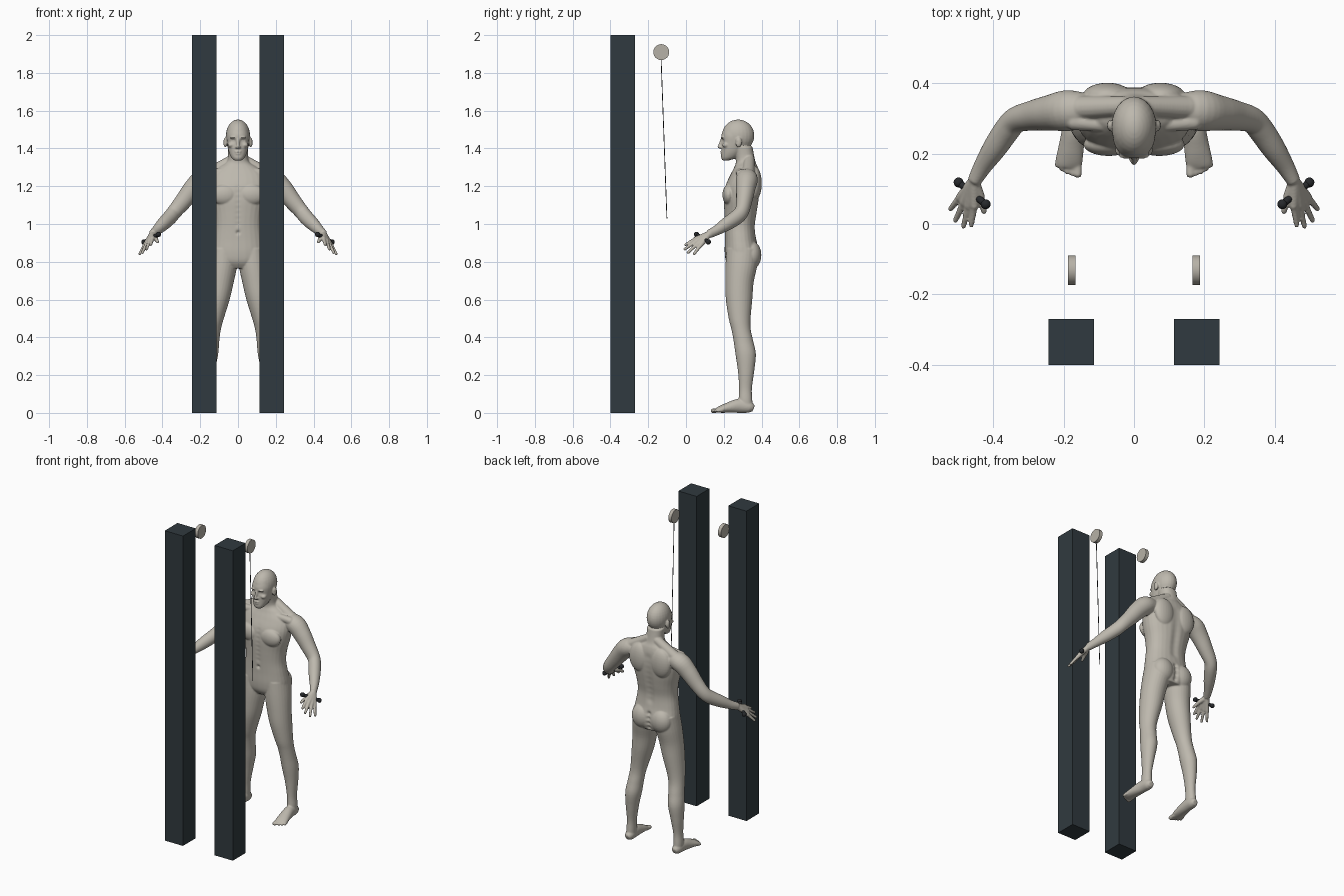
import bpy
import bmesh
from math import cos, sin, tau, pi, exp
from mathutils import Vector, Matrix, kdtree

default_cube = bpy.data.objects.get("Cube")
if default_cube:
    bpy.data.objects.remove(default_cube, do_unlink=True)


def material(name, colour):
    mat = bpy.data.materials.new(name)
    mat.use_nodes = True
    mat.diffuse_color = (*colour, 1)
    shader = next(n for n in mat.node_tree.nodes if n.type == "BSDF_PRINCIPLED")
    shader.inputs["Base Color"].default_value = (*colour, 1)
    shader.inputs["Roughness"].default_value = 0.7
    return mat


skin = material("warm grey skin", (0.51, 0.48, 0.42))
cloth = material("charcoal cloth", (0.09, 0.083, 0.097))
steel = material("dark slate steel", (0.03, 0.042, 0.05))
disc = material("pale grey disc", (0.47, 0.44, 0.385))
black = material("black rubber", (0.02, 0.022, 0.025))


def add_object(name, bm, *materials):
    bmesh.ops.recalc_face_normals(bm, faces=bm.faces)
    mesh = bpy.data.meshes.new(name)
    bm.to_mesh(mesh)
    bm.free()
    for mat in materials:
        mesh.materials.append(mat)
    obj = bpy.data.objects.new(name, mesh)
    bpy.context.scene.collection.objects.link(obj)
    return obj


def smooth_path(points, steps=5):
    """Catmull-Rom interpolation through tuples of any length."""
    pts = [points[0], *points, points[-1]]
    out = []
    for a, b, c, d in zip(pts, pts[1:], pts[2:], pts[3:]):
        for s in range(steps):
            t = s / steps
            out.append([0.5 * (2 * q + (r - p) * t + (2 * p - 5 * q + 4 * r - u) * t * t
                               + (3 * q - p - 3 * r + u) * t ** 3)
                        for p, q, r, u in zip(a, b, c, d)])
    out.append(list(points[-1]))
    return out


def loft(bm, points, flat=False, power=1.0, sides=28):
    """Closed tube through (x, y, z, width, depth); flat keeps the rings level."""
    path = smooth_path(points)
    rings = []
    for i, (x, y, z, w, d) in enumerate(path):
        along = Vector(path[min(i + 1, len(path) - 1)][:3]) - Vector(path[max(i - 1, 0)][:3])
        side, up = Vector((1, 0, 0)), Vector((0, 1, 0))
        if not flat:
            side = along.cross(Vector((0, 0, 1))).normalized()
            up = side.cross(along).normalized()
        ring = []
        for k in range(sides):
            c, s = cos(tau * k / sides), sin(tau * k / sides)
            c = abs(c) ** power * (1 if c > 0 else -1)
            s = abs(s) ** power * (1 if s > 0 else -1)
            ring.append(bm.verts.new(Vector((x, y, z)) + side * c * w + up * s * d))
        rings.append(ring)
    for a, b in zip(rings, rings[1:]):
        for k in range(sides):
            n = (k + 1) % sides
            bm.faces.new((a[k], a[n], b[n], b[k]))
    bm.faces.new(rings[0])
    bm.faces.new(rings[-1])


def ball(bm, centre, radii):
    matrix = Matrix.Translation(centre) @ Matrix.Diagonal((*radii, 1))
    bmesh.ops.create_uvsphere(bm, u_segments=24, v_segments=16, radius=1, matrix=matrix)


def rod(bm, start, end, r1, r2):
    """Round-ended tapering rod."""
    start, end = Vector(start), Vector(end)
    loft(bm, [(*start.lerp(end, t), r1 + (r2 - r1) * t, r1 + (r2 - r1) * t) for t in (0, 0.5, 1)], sides=14)
    ball(bm, start, (r1,) * 3)
    ball(bm, end, (r2,) * 3)


def level(z, width, front, back):
    return (0, (front + back) / 2, z, width, (back - front) / 2)


body = bmesh.new()

# Torso and neck
loft(body, [level(0.765, 0.10, 0.235, 0.37), level(0.80, 0.138, 0.212, 0.385),
            level(0.85, 0.148, 0.205, 0.388), level(0.92, 0.138, 0.206, 0.372),
            level(0.99, 0.128, 0.205, 0.366), level(1.06, 0.134, 0.202, 0.376),
            level(1.13, 0.152, 0.200, 0.386), level(1.20, 0.162, 0.208, 0.391),
            level(1.26, 0.15, 0.235, 0.388), level(1.30, 0.105, 0.255, 0.38),
            level(1.335, 0.057, 0.264, 0.366), level(1.41, 0.053, 0.25, 0.352)],
     flat=True, power=0.88)

# Head: skull, face, nose and lips
ball(body, (0, 0.276, 1.468), (0.064, 0.086, 0.085))
loft(body, [level(1.336, 0.02, 0.194, 0.225), level(1.352, 0.036, 0.186, 0.27),
            level(1.385, 0.05, 0.188, 0.30), level(1.43, 0.058, 0.189, 0.32),
            level(1.47, 0.06, 0.187, 0.33), level(1.51, 0.05, 0.203, 0.32)],
     flat=True, power=0.92)
rod(body, (0, 0.188, 1.447), (0, 0.176, 1.408), 0.006, 0.009)
ball(body, (0, 0.187, 1.383), (0.017, 0.007, 0.004))
ball(body, (0, 0.188, 1.373), (0.015, 0.007, 0.005))

for side in (1, -1):
    half = bmesh.new()

    # Ear, cheek and brow
    ball(half, (0.067, 0.279, 1.432), (0.010, 0.017, 0.027))
    ball(half, (0.036, 0.21, 1.418), (0.018, 0.018, 0.014))
    ball(half, (0.024, 0.194, 1.457), (0.020, 0.010, 0.006))
    ball(half, (0.009, 0.184, 1.406), (0.006, 0.008, 0.006))

    # Chest, shoulder blade, trapezius and buttock masses
    ball(half, (0.072, 0.226, 1.155), (0.072, 0.033, 0.055))
    ball(half, (0.075, 0.365, 1.215), (0.07, 0.036, 0.09))
    rod(half, (0.03, 0.335, 1.34), (0.15, 0.33, 1.267), 0.028, 0.034)
    rod(half, (0.03, 0.275, 1.285), (0.17, 0.29, 1.265), 0.016, 0.024)
    ball(half, (0.068, 0.347, 0.835), (0.068, 0.052, 0.075))

    # Leg
    loft(half, [(0.075, 0.30, 0.87, 0.07, 0.085), (0.082, 0.293, 0.78, 0.077, 0.084),
                (0.095, 0.283, 0.69, 0.072, 0.075), (0.109, 0.281, 0.60, 0.065, 0.070),
                (0.128, 0.284, 0.50, 0.053, 0.058), (0.138, 0.292, 0.44, 0.047, 0.051),
                (0.145, 0.304, 0.38, 0.046, 0.052), (0.152, 0.316, 0.31, 0.047, 0.054),
                (0.16, 0.318, 0.22, 0.037, 0.043), (0.165, 0.315, 0.13, 0.027, 0.034),
                (0.168, 0.315, 0.07, 0.028, 0.036), (0.168, 0.318, 0.03, 0.027, 0.036)], flat=True)

    # Foot and toes
    loft(half, [(0.168, 0.358, 0.022, 0.016, 0.016), (0.168, 0.335, 0.03, 0.028, 0.03),
                (0.171, 0.28, 0.037, 0.031, 0.037), (0.178, 0.22, 0.027, 0.036, 0.027),
                (0.184, 0.18, 0.018, 0.038, 0.018), (0.185, 0.162, 0.013, 0.034, 0.012)])
    for i in range(5):
        size = 0.0125 if i == 0 else 0.0095 - 0.0005 * i
        root = Vector((0.160 + 0.0135 * i, 0.175 + 0.004 * i, 0.014))
        rod(half, root, (root.x + 0.001 * i, 0.143 + 0.0015 * i * i, 0.011), size, size)

    # Arm
    loft(half, [(0.12, 0.322, 1.245, 0.045, 0.045), (0.185, 0.322, 1.235, 0.058, 0.056),
                (0.236, 0.316, 1.188, 0.051, 0.053), (0.287, 0.308, 1.124, 0.043, 0.046),
                (0.334, 0.296, 1.068, 0.037, 0.040), (0.36, 0.268, 1.036, 0.037, 0.040),
                (0.396, 0.215, 1.0, 0.034, 0.036), (0.43, 0.163, 0.967, 0.026, 0.027),
                (0.453, 0.122, 0.947, 0.020, 0.023)])

    # Hand: palm bones and fingers fan out from the wrist
    wrist = Vector((0.454, 0.122, 0.946))
    knuckles = [(0.453, 0.052, 0.922), (0.469, 0.052, 0.909), (0.483, 0.062, 0.897), (0.494, 0.076, 0.886)]
    tips = [(0.462, -0.003, 0.890), (0.484, -0.006, 0.867), (0.507, 0.010, 0.848), (0.521, 0.043, 0.842)]
    for knuckle, tip in zip(knuckles, tips):
        rod(half, wrist, knuckle, 0.017, 0.0125)
        rod(half, knuckle, tip, 0.0105, 0.0078)
    rod(half, wrist, (0.436, 0.078, 0.926), 0.016, 0.013)
    rod(half, (0.436, 0.078, 0.926), (0.426, 0.036, 0.905), 0.0115, 0.0085)

    bmesh.ops.scale(half, vec=(side, 1, 1), verts=half.verts)
    part = bpy.data.meshes.new("half_body")
    half.to_mesh(part)
    half.free()
    body.from_mesh(part)
    bpy.data.meshes.remove(part)

# Fuse the masses into one smooth skin
figure = add_object("figure_body", body)
remesh = figure.modifiers.new("fuse", "REMESH")
remesh.mode = "VOXEL"
remesh.voxel_size = 0.0042
soften = figure.modifiers.new("soften", "SMOOTH")
soften.factor = 0.5
soften.iterations = 5
bpy.context.view_layer.update()
fused = bpy.data.meshes.new_from_object(figure.evaluated_get(bpy.context.evaluated_depsgraph_get()))
figure.modifiers.clear()
figure.data = fused

# Sculpted details: each dab pushes nearby skin along y
tree = kdtree.KDTree(len(fused.vertices))
for v in fused.vertices:
    tree.insert(v.co, v.index)
tree.balance()


def dab(x, y, z, radius, push):
    for _, index, dist in tree.find_range((x, y, z), radius * 2.2):
        fused.vertices[index].co.y += push * exp(-(dist / radius) ** 2)


for s in (1, -1):
    dab(s * 0.024, 0.192, 1.441, 0.011, 0.009)       # eye socket
    dab(s * 0.025, 0.192, 1.440, 0.006, -0.004)      # eyelid
    dab(s * 0.073, 0.27, 1.433, 0.008, 0.004)        # ear hollow
dab(0, 0.185, 1.378, 0.006, 0.003)                   # mouth
dab(0, 0.204, 0.955, 0.010, 0.010)                   # navel
for i in range(9):
    dab(0, 0.375, 0.96 + 0.035 * i, 0.022, -0.006)   # spine groove
    dab(0, 0.202, 1.0 + 0.028 * i, 0.014, 0.003)     # breastbone groove
for i in range(4):
    dab(0, 0.385, 0.785 + 0.03 * i, 0.014, -0.012)   # seat cleft

# Shorts: clean cuts at hem and waistband, then colour by height
HEM, WAIST = 0.695, 0.918
bm = bmesh.new()
bm.from_mesh(fused)
for z in (HEM, WAIST):
    bmesh.ops.bisect_plane(bm, geom=bm.verts[:] + bm.edges[:] + bm.faces[:],
                           plane_co=(0, 0, z), plane_no=(0, 0, 1))
for face in bm.faces:
    face.smooth = True
    centre = face.calc_center_median()
    face.material_index = int(HEM < centre.z < WAIST and abs(centre.x) < 0.25)
bm.to_mesh(fused)
bm.free()
fused.materials.clear()
fused.materials.append(skin)
fused.materials.append(cloth)
for polygon, in zip(fused.polygons):
    polygon.use_smooth = True

# Pillars, pulley discs and hand grips on both sides
for side, label in ((1, "left"), (-1, "right")):
    bm = bmesh.new()
    bmesh.ops.create_cube(bm, size=1, matrix=Matrix.Translation((side * 0.178, -0.335, 1))
                          @ Matrix.Diagonal((0.13, 0.13, 2, 1)))
    add_object(label + "_pillar", bm, steel)

    bm = bmesh.new()
    bmesh.ops.create_cone(bm, cap_ends=True, segments=40, radius1=0.042, radius2=0.042, depth=0.022,
                          matrix=Matrix.Translation((side * 0.177, -0.131, 1.91)) @ Matrix.Rotation(pi / 2, 4, "Y"))
    pulley = add_object(label + "_pulley", bm, disc)

    bm = bmesh.new()
    rod(bm, (side * 0.421, 0.056, 0.945), (side * 0.498, 0.118, 0.905), 0.010, 0.010)
    for end in ((side * 0.421, 0.056, 0.945), (side * 0.498, 0.118, 0.905)):
        ball(bm, end, (0.014,) * 3)
    grip = add_object(label + "_hand_grip", bm, black)

    for obj in (pulley, grip):
        bpy.ops.object.select_all(action="DESELECT")
        obj.select_set(True)
        bpy.context.view_layer.objects.active = obj
        bpy.ops.object.shade_smooth_by_angle()

# Single cable hanging from the left pulley
bm = bmesh.new()
loft(bm, [(0.177, -0.132, 1.88, 0.002, 0.002), (0.177, -0.101, 1.03, 0.002, 0.002)], flat=True, sides=8)
add_object("cable", bm, black)
